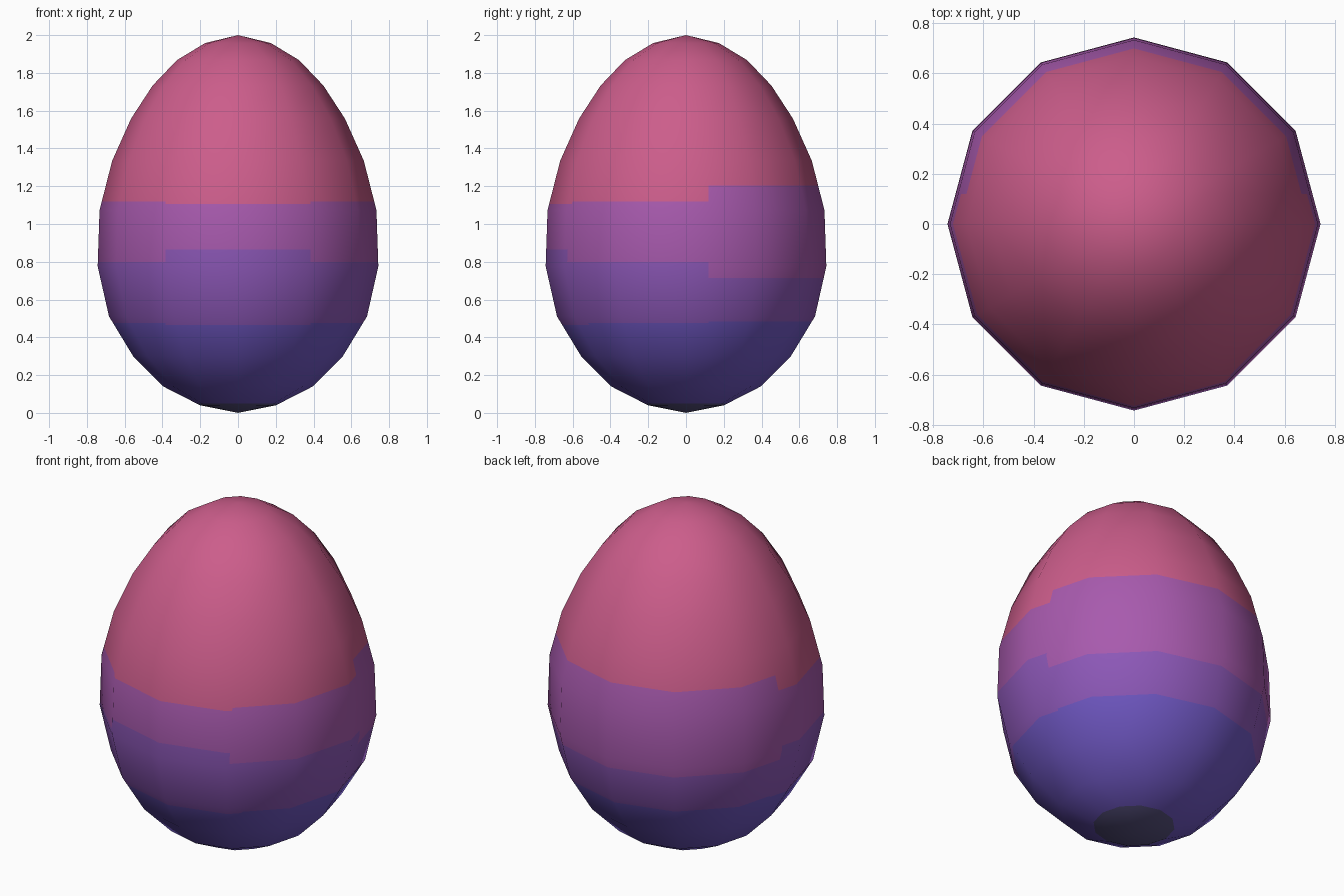
import bpy, bmesh, math
from mathutils import Vector

if "Cube" in bpy.data.objects:
    bpy.data.objects.remove(bpy.data.objects["Cube"])

SIDES = 12
# egg profile: (radius, height), bottom to top
PROFILE = [(0, 0), (0.2, 0.04), (0.396, 0.14), (0.555, 0.30), (0.683, 0.511),
           (0.743, 0.776), (0.733, 1.073), (0.666, 1.335), (0.566, 1.558),
           (0.452, 1.733), (0.324, 1.867), (0.174, 1.958), (0, 2.0)]
# band heights (indigo top, violet top, purple top) for each zone
BANDS = {"back": (0.485, 0.715, 1.205),
         "middle": (0.475, 0.80, 1.12),
         "front": (0.465, 0.865, 1.105)}
BACK_Y, FRONT_X, CAP_Z = 0.12, 0.385, 0.05
COLOURS = [("dark_slate", (88, 82, 128)), ("indigo", (112, 88, 196)),
           ("violet", (141, 88, 184)), ("purple", (168, 90, 174)),
           ("pink", (204, 93, 139))]


def linear(c):
    c /= 255
    return c / 12.92 if c <= 0.04045 else ((c + 0.055) / 1.055) ** 2.4


def zone(p):
    if p.y > BACK_Y:
        return "back"
    return "front" if p.y < 0 and abs(p.x) < FRONT_X else "middle"


# smooth profile normals, interpolated by height
def ring_normal(i):
    if i == 0:
        return Vector((0, -1))
    if i == len(PROFILE) - 1:
        return Vector((0, 1))
    (r0, z0), (r1, z1) = PROFILE[i - 1], PROFILE[i + 1]
    return Vector((z1 - z0, r0 - r1)).normalized()


def egg_normal(p):
    for i in range(len(PROFILE) - 1):
        z0, z1 = PROFILE[i][1], PROFILE[i + 1][1]
        if p.z <= z1 + 1e-5:
            break
    t = min(max((p.z - z0) / (z1 - z0), 0), 1)
    n = ring_normal(i).lerp(ring_normal(i + 1), t)
    a = math.atan2(p.y, p.x)
    return Vector((n.x * math.cos(a), n.x * math.sin(a), n.y)).normalized()


# lathe the twelve-sided shell
bm = bmesh.new()
rings = []
for r, z in PROFILE:
    count = SIDES if r else 1
    rings.append([bm.verts.new((r * math.cos(math.tau * k / SIDES),
                                r * math.sin(math.tau * k / SIDES), z))
                  for k in range(count)])
for low, high in zip(rings, rings[1:]):
    for k in range(SIDES):
        j = (k + 1) % SIDES
        loop = [low[k % len(low)], low[j % len(low)],
                high[j % len(high)], high[k % len(high)]]
        bm.faces.new(list(dict.fromkeys(loop)))

# cut the colour borders into the shell
cuts = [((0, 0, z), (0, 0, 1)) for band in BANDS.values() for z in band]
cuts += [((0, 0, CAP_Z), (0, 0, 1)), ((0, BACK_Y, 0), (0, 1, 0)),
         ((FRONT_X, 0, 0), (1, 0, 0)), ((-FRONT_X, 0, 0), (1, 0, 0))]
for co, no in cuts:
    bmesh.ops.bisect_plane(bm, geom=bm.verts[:] + bm.edges[:] + bm.faces[:],
                           dist=1e-5, plane_co=co, plane_no=no)

# colour by height within each zone
for f in bm.faces:
    c = f.calc_center_median()
    f.smooth = True
    f.material_index = 0 if c.z < CAP_Z else 1 + sum(c.z > z for z in BANDS[zone(c)])
bmesh.ops.recalc_face_normals(bm, faces=bm.faces[:])

mesh = bpy.data.meshes.new("egg_shell")
bm.to_mesh(mesh)
bm.free()
for name, rgb in COLOURS:
    mat = bpy.data.materials.new(name)
    mat.diffuse_color = (*[linear(c) for c in rgb], 1)
    mat.use_nodes = True
    mat.node_tree.nodes["Principled BSDF"].inputs["Base Color"].default_value = mat.diffuse_color
    mesh.materials.append(mat)
mesh.normals_split_custom_set_from_vertices([egg_normal(v.co) for v in mesh.vertices])
egg = bpy.data.objects.new("egg_shell", mesh)
bpy.context.collection.objects.link(egg)
